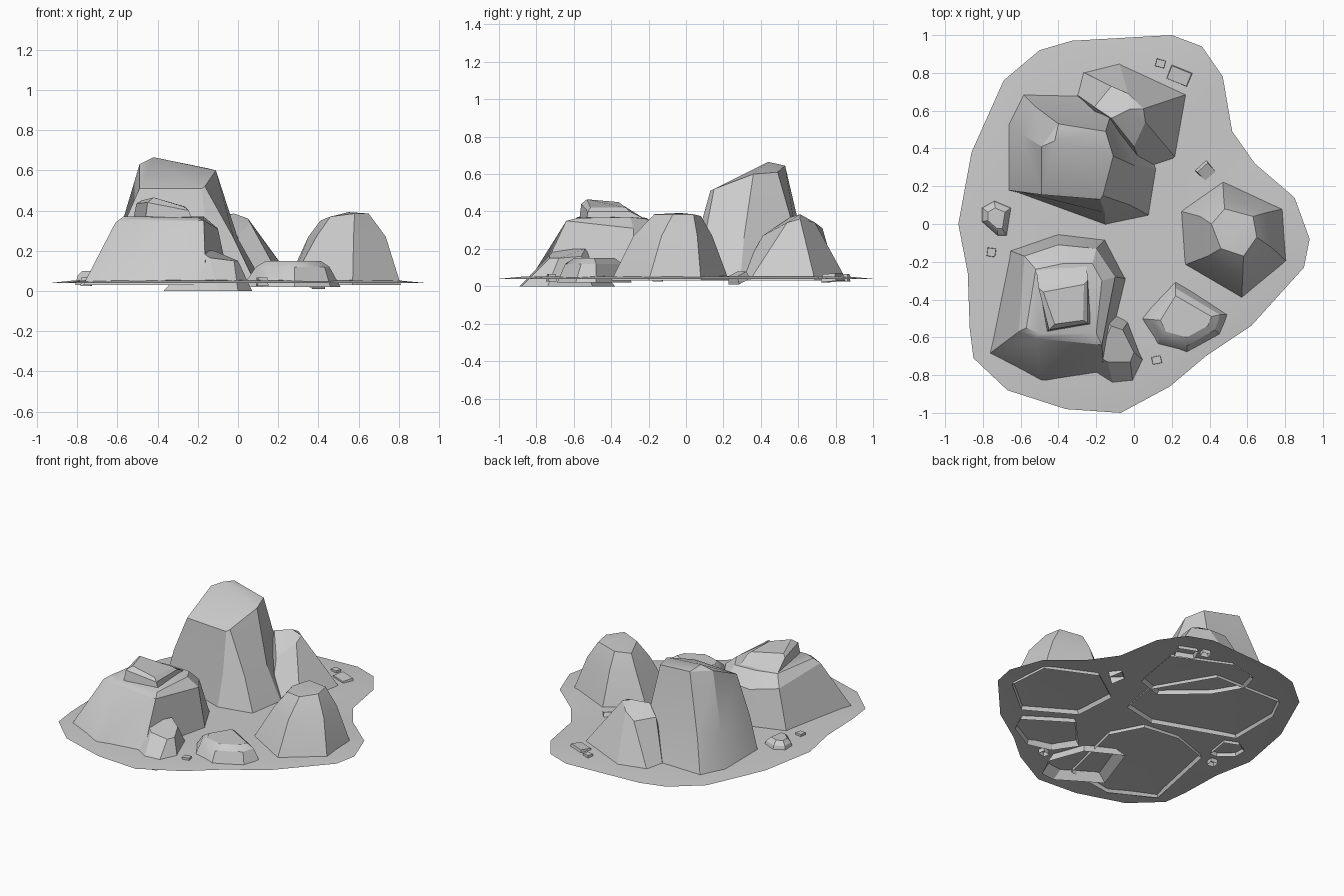
import bpy, bmesh, math
from mathutils import Vector, Matrix


def finish(bm, name, angle=28):
    bmesh.ops.recalc_face_normals(bm, faces=bm.faces)
    me = bpy.data.meshes.new(name)
    bm.to_mesh(me)
    bm.free()
    ob = bpy.data.objects.new(name, me)
    bpy.context.collection.objects.link(ob)
    bpy.ops.object.select_all(action='DESELECT')
    ob.select_set(True)
    bpy.context.view_layer.objects.active = ob
    bpy.ops.object.shade_smooth_by_angle(angle=math.radians(angle))
    return ob


def loft(name, rings, peak=None, angle=28):
    """Join rings of equal length, then close the top; the buried foot stays open."""
    bm = bmesh.new()
    vs = [[bm.verts.new(p) for p in r] for r in rings]
    n = len(rings[0])
    for a, b in zip(vs, vs[1:]):
        for i in range(n):
            j = (i + 1) % n
            bm.faces.new((a[i], a[j], b[j], b[i]))
    if peak:
        c = bm.verts.new(peak)
        for i in range(n):
            bm.faces.new((vs[-1][i], vs[-1][(i + 1) % n], c))
    else:
        bm.faces.new(vs[-1])
    return finish(bm, name, angle)


def flat(z, pts):
    return [(x, y, z) for x, y in pts]


# Ground sheet: thin, slightly domed
rim = [(.2, 1), (.36, .94), (.47, .78), (.52, .49), (.64, .32), (.85, .14), (.93, -.08),
       (.9, -.23), (.62, -.54), (.38, -.7), (.19, -.86), (-.07, -1), (-.36, -.98),
       (-.67, -.88), (-.85, -.71), (-.87, -.55), (-.88, -.26), (-.93, 0), (-.86, .38),
       (-.69, .76), (-.5, .92), (-.33, .97)]
loft("ground", [flat(.04, rim),
                flat(.053, [(x * .86 - .01, y * .86) for x, y in rim]),
                flat(.056, [(x * .5 - .05, y * .5) for x, y in rim])],
     peak=(-.05, 0, .056), angle=40)

# Tall rock at back left
loft("tall_rock", [
    flat(.03, [(-.67, .18), (-.15, -.01), (.09, .04), (.13, .29), (-.1, .68), (-.59, .69), (-.67, .53)]),
    flat(.26, [(-.6, .17), (-.155, .06), (-.02, .1), (0, .31), (-.12, .59), (-.52, .62), (-.6, .48)]),
    [(-.49, .155, .51), (-.18, .13, .51), (-.165, .15, .52), (-.11, .36, .6), (-.15, .49, .61),
     (-.4, .53, .645), (-.49, .41, .63)]], peak=(-.42, .44, .665))

# Rock behind the tall one
loft("back_rock", [
    flat(.03, [(-.31, .69), (-.28, .81), (-.08, .86), (.29, .69), (.23, .34), (.05, .28), (-.2, .5)]),
    [(-.21, .62, .32), (-.12, .73, .31), (-.03, .69, .34), (.05, .61, .36), (.06, .54, .34),
     (0, .41, .27), (-.12, .56, .37)]], peak=(-.02, .61, .385))

# Broad rock at front left with a slab on it
loft("front_rock", [
    flat(.03, [(-.77, -.69), (-.49, -.84), (-.16, -.79), (-.04, -.29), (-.15, -.08), (-.4, -.05), (-.66, -.14)]),
    [(-.61, -.57, .34), (-.52, -.605, .35), (-.17, -.64, .35), (-.1, -.28, .31),
     (-.2, -.13, .28), (-.4, -.11, .28), (-.58, -.17, .31)],
    [(-.57, -.55, .37), (-.5, -.58, .37), (-.2, -.58, .365), (-.17, -.3, .37),
     (-.22, -.21, .36), (-.38, -.21, .365), (-.52, -.24, .37)]])
loft("top_slab", [
    flat(.36, [(-.46, -.57), (-.23, -.53), (-.25, -.22), (-.52, -.23)]),
    [(-.45, -.56, .44), (-.245, -.525, .4), (-.245, -.3, .4), (-.505, -.34, .435)],
    [(-.42, -.53, .465), (-.27, -.51, .42), (-.265, -.32, .42), (-.48, -.36, .45)]])

# Small rock leaning on the front rock
loft("leaning_rock", [
    flat(0, [(-.37, -.72), (-.1, -.89), (0, -.88), (.07, -.74), (-.02, -.5), (-.25, -.38)]),
    [(-.19, -.7, .2), (-.14, -.73, .165), (-.02, -.73, .15), (.0, -.68, .15),
     (-.06, -.56, .16), (-.12, -.54, .2)]])

# Low rock at front right
loft("low_rock", [
    flat(.02, [(.02, -.5), (.22, -.29), (.51, -.48), (.46, -.59), (.28, -.69), (.12, -.65)]),
    flat(.12, [(.09, -.505), (.22, -.34), (.455, -.48), (.43, -.56), (.28, -.645), (.14, -.6)]),
    flat(.15, [(.14, -.51), (.22, -.38), (.41, -.49), (.39, -.54), (.28, -.6), (.17, -.57)])])

# Domed rock on the right
loft("right_rock", [
    flat(.03, [(.24, .07), (.47, .23), (.79, .08), (.81, -.2), (.57, -.4), (.26, -.22)]),
    flat(.27, [(.35, .04), (.475, .14), (.7, .06), (.735, -.13), (.575, -.28), (.39, -.17)]),
    [(.41, .0, .35), (.48, .08, .375), (.63, .04, .385), (.65, -.07, .385),
     (.58, -.17, .385), (.46, -.13, .37)]], peak=(.55, -.03, .392))

# Small stone on the left edge
stone = [(-.81, .09), (-.74, .13), (-.645, .09), (-.67, -.07), (-.72, -.07), (-.81, .01)]
loft("left_stone", [
    flat(.03, stone),
    flat(.075, [(-.73 + (x + .73) * .85, .03 + (y - .03) * .85) for x, y in stone]),
    flat(.1, [(-.73 + (x + .73) * .55, .03 + (y - .03) * .55) for x, y in stone])])

# Pebbles: x, y, width, depth, turn, tilt
pebbles = [(-.755, -.15, .05, .05, -8, 0), (.14, .85, .055, .045, -15, 0), (.24, .785, .13, .085, -22, 5),
           (.38, .28, .085, .085, 42, 22), (.12, -.72, .055, .045, 12, 0)]
for k, (x, y, w, d, turn, tilt) in enumerate(pebbles):
    m = (Matrix.Translation((x, y, .045)) @ Matrix.Rotation(math.radians(turn), 4, 'Z')
         @ Matrix.Rotation(math.radians(tilt), 4, 'X'))
    corners = [(-1, -1), (1, -1), (1, 1), (-1, 1)]
    loft(f"pebble_{k + 1}", [[m @ Vector((a * w / 2 * s, b * d / 2 * s, z)) for a, b in corners]
                             for s, z in ((1, -.02), (.85, .022))])
